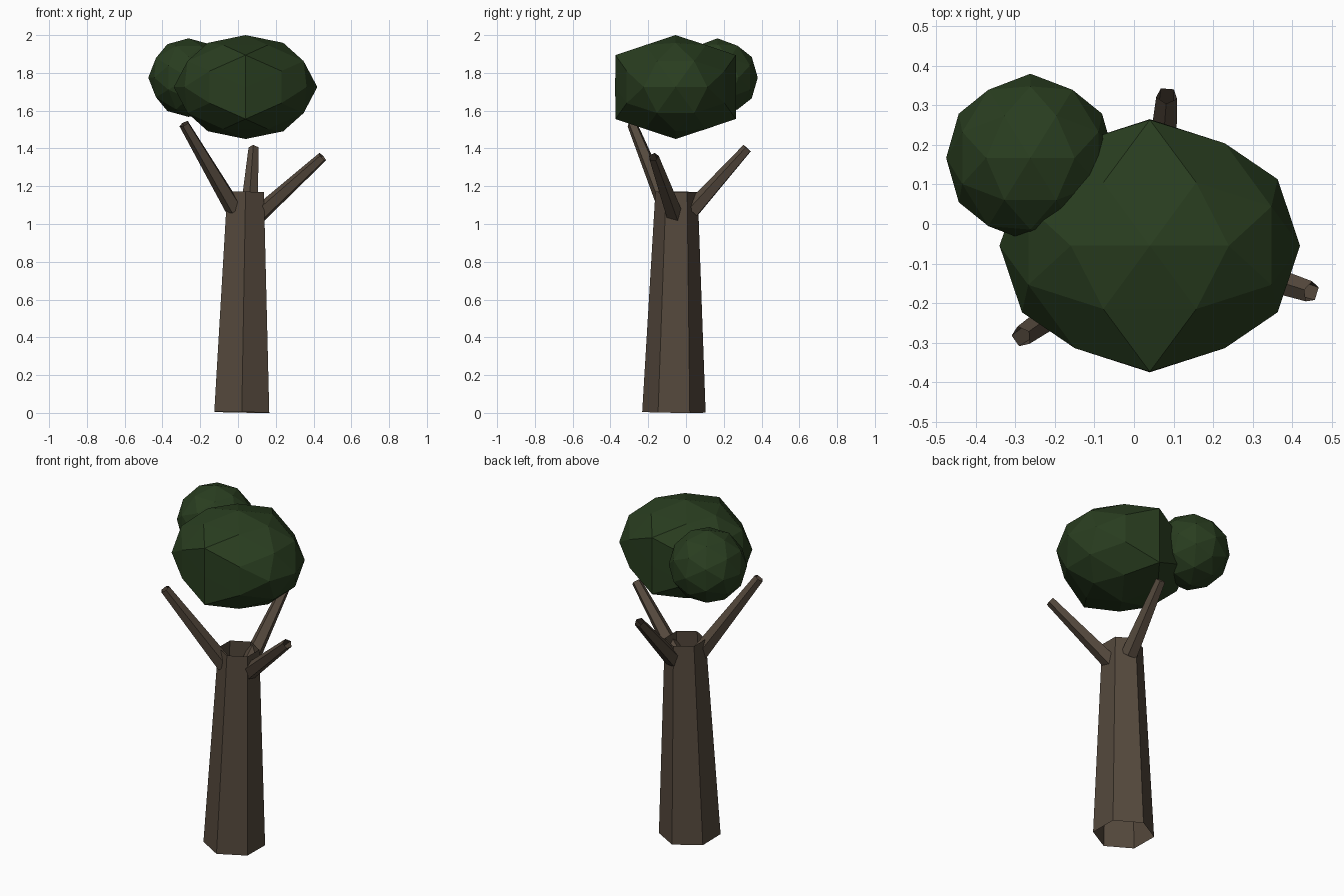
import bpy, bmesh, math
from mathutils import Vector, Matrix

if "Cube" in bpy.data.objects:
    bpy.data.objects.remove(bpy.data.objects["Cube"])


def material(name, rgb):
    m = bpy.data.materials.new(name)
    m.diffuse_color = (*rgb, 1)
    m.use_nodes = True
    m.node_tree.nodes["Principled BSDF"].inputs["Base Color"].default_value = m.diffuse_color
    return m


bark = material("bark", (0.09, 0.066, 0.046))
leaf = material("leaf", (0.022, 0.047, 0.014))


def add_object(name, bm, mat):
    mesh = bpy.data.meshes.new(name)
    bm.to_mesh(mesh)
    bm.free()
    mesh.materials.append(mat)
    obj = bpy.data.objects.new(name, mesh)
    bpy.context.collection.objects.link(obj)
    return obj


def limb(name, start, end, r1, r2, sides, ref):
    """Open tapered tube from start to end, one corner turned towards ref."""
    start, end = Vector(start), Vector(end)
    axis = (end - start).normalized()
    x = Vector(ref).cross(axis).normalized()
    y = axis.cross(x)
    rot = Matrix((x, y, axis)).transposed().to_4x4()
    bm = bmesh.new()
    bmesh.ops.create_cone(bm, cap_ends=False, segments=sides, radius1=r1,
                          radius2=r2, depth=(end - start).length)
    bm.transform(Matrix.Translation((start + end) / 2) @ rot)
    add_object(name, bm, bark)


def foliage(name, center, size, boxy=1.0):
    """Low-poly blob; boxy pushes the front and back corners outwards."""
    bm = bmesh.new()
    bmesh.ops.create_icosphere(bm, subdivisions=2, radius=1)
    # turn an edge midpoint, rather than a corner, to the top
    bm.transform(Matrix.Rotation(-math.atan(2) / 2, 4, 'Y'))
    for v in bm.verts:
        if abs(v.co.x) < 0.01 and 0.8 < abs(v.co.y) < 0.9:
            v.co *= boxy
    bm.transform(Matrix.Translation(center) @ Matrix.Diagonal((*size, 1)))
    add_object(name, bm, leaf)


# Trunk, leaning slightly
limb("trunk", (0.02, -0.064, 0.003), (0.04, -0.05, 1.17), 0.168, 0.112, 6, (0, 1, 0))

# Branches: base and tip centres
branches = {
    "branch_left": ((-0.02, -0.10, 1.08), (-0.285, -0.285, 1.53)),
    "branch_back": ((0.06, 0.03, 1.07), (0.083, 0.325, 1.40)),
    "branch_right": ((0.10, -0.06, 1.04), (0.448, -0.172, 1.355)),
}
for name, (base, tip) in branches.items():
    limb(name, base, tip, 0.048, 0.028, 5, (0, 0, 1))

# Foliage
foliage("large_foliage", (0.04, -0.055, 1.725), (0.38, 0.32, 0.275), 1.17)
foliage("small_foliage", (-0.262, 0.167, 1.775), (0.213, 0.213, 0.208))
